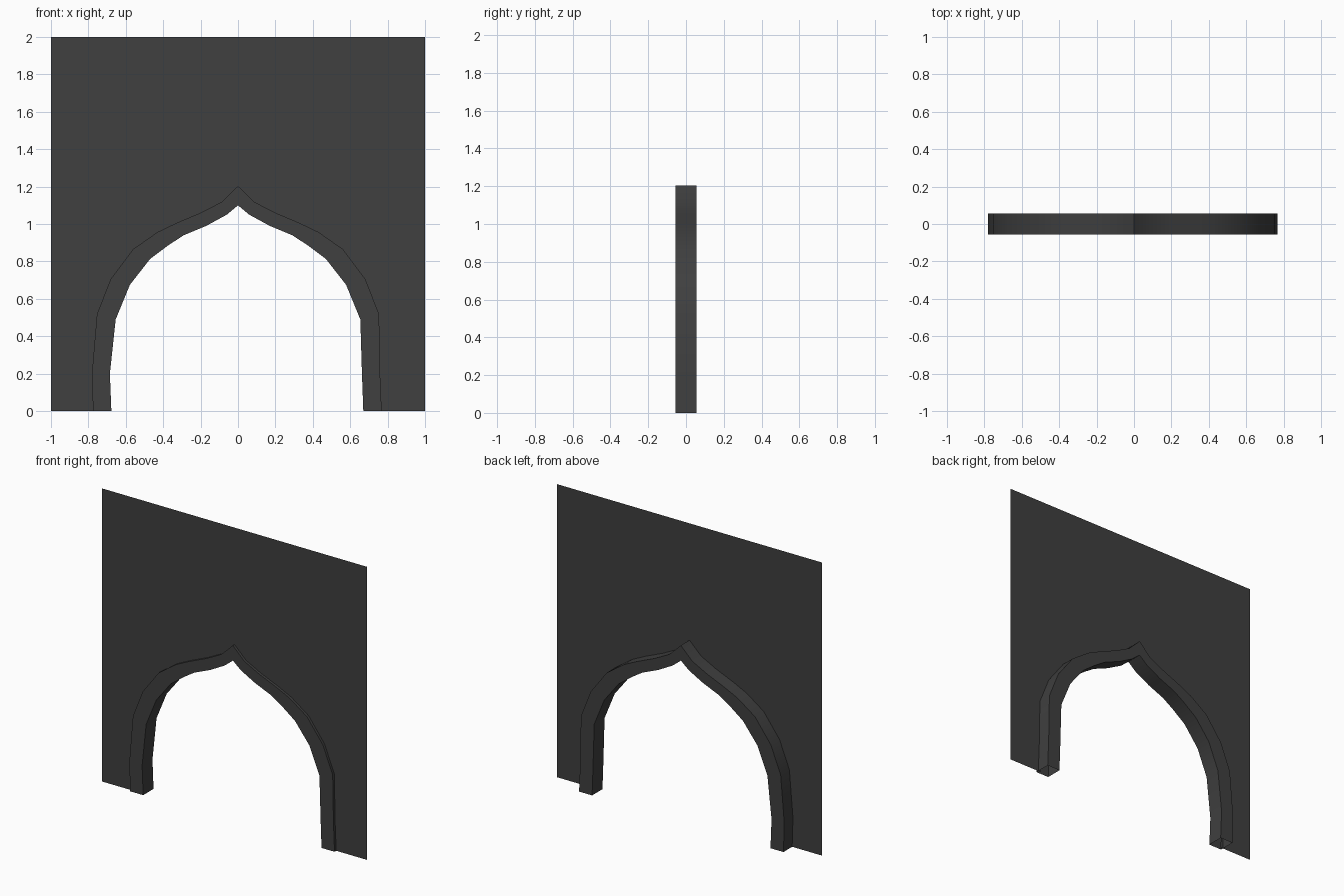
import bpy
import bmesh
from mathutils import Vector

default_cube = bpy.data.objects.get("Cube")
if default_cube:
    bpy.data.objects.remove(default_cube, do_unlink=True)

TRIM_FRONT, TRIM_BACK, WALL_Y = -0.056, 0.056, -0.038


def make_material(name, colour):
    material = bpy.data.materials.new(name)
    material.use_nodes = True
    material.diffuse_color = colour
    material.node_tree.nodes["Principled BSDF"].inputs["Base Color"].default_value = colour
    return material


def make_object(name, bm, material):
    mesh = bpy.data.meshes.new(name)
    bm.to_mesh(mesh)
    bm.free()
    mesh.materials.append(material)
    obj = bpy.data.objects.new(name, mesh)
    bpy.context.collection.objects.link(obj)
    return obj


def arch_path(left_leg, shoulder, peak):
    """Left foot, up over the pointed crown, down to the right foot."""
    right_leg, curve = shoulder
    mirrored = [(-x, z) for x, z in curve]
    return left_leg + mirrored + [(0, peak)] + curve[::-1] + right_leg[::-1]


charcoal = make_material("charcoal", (0.05, 0.05, 0.05, 1))

# Inner and outer outlines of the arch, one side of the crown mirrored
inner_curve = [(0.654, 0.49), (0.578, 0.675), (0.47, 0.813), (0.37, 0.888),
               (0.29, 0.94), (0.17, 0.99), (0.06, 1.05)]
outer_curve = [(0.754, 0.52), (0.68, 0.706), (0.56, 0.866), (0.43, 0.957),
               (0.33, 1.005), (0.2, 1.06), (0.087, 1.118)]
inner = arch_path([(-0.677, 0), (-0.685, 0.2)],
                  ([(0.67, 0), (0.663, 0.19)], inner_curve), 1.10)
outer = arch_path([(-0.775, 0), (-0.781, 0.2)],
                  ([(0.768, 0), (0.76, 0.19)], outer_curve), 1.203)

# Hollow rectangular trim swept along the arch, open at the feet
bm = bmesh.new()
rings = []
for a, b in zip(inner, outer):
    corners = [(a, TRIM_FRONT), (b, TRIM_FRONT), (b, TRIM_BACK), (a, TRIM_BACK)]
    rings.append([bm.verts.new((p[0], y, p[1])) for p, y in corners])
for ring, following in zip(rings, rings[1:]):
    for i in range(4):
        j = (i + 1) % 4
        bm.faces.new((ring[i], ring[j], following[j], following[i]))
bmesh.ops.recalc_face_normals(bm, faces=bm.faces)
trim = make_object("arch_trim", bm, charcoal)

bpy.ops.object.select_all(action="DESELECT")
trim.select_set(True)
bpy.context.view_layer.objects.active = trim
bpy.ops.object.shade_smooth_by_angle()

# Thin wall sheet whose opening ends inside the trim
opening = [Vector(a).lerp(Vector(b), 0.8) for a, b in zip(inner, outer)]
outline = [(-1, 0)] + opening + [(1, 0), (1, 2), (-1, 2)]
bm = bmesh.new()
wall_face = bm.faces.new([bm.verts.new((x, WALL_Y, z)) for x, z in outline])
wall_face.normal_update()
if wall_face.normal.y > 0:
    wall_face.normal_flip()
bmesh.ops.triangulate(bm, faces=bm.faces)
make_object("wall_panel", bm, charcoal)
